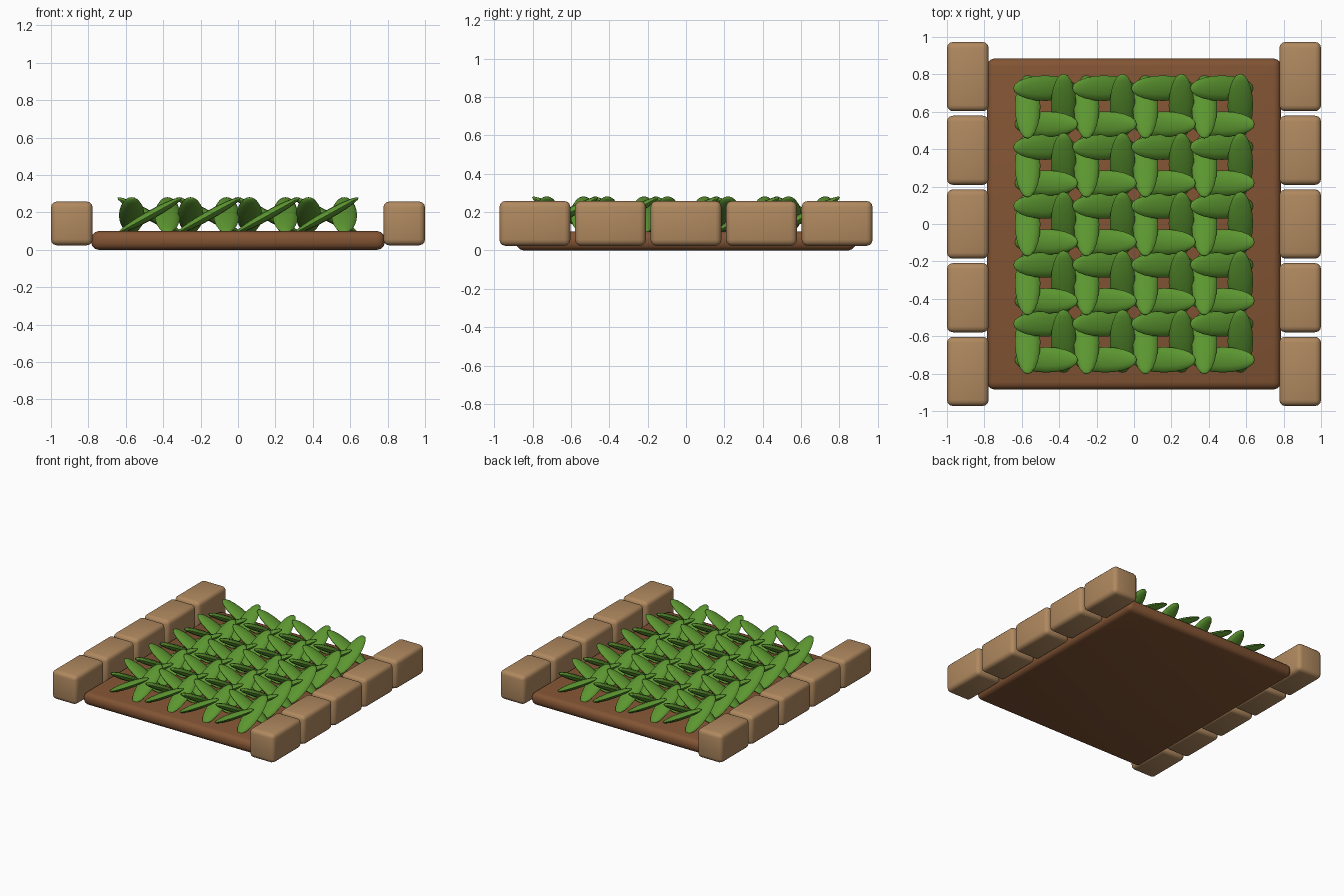
import bpy, math
from mathutils import Matrix, Vector

if "Cube" in bpy.data.objects:
    bpy.data.objects.remove(bpy.data.objects["Cube"])


def material(name, color):
    m = bpy.data.materials.new(name)
    m.diffuse_color = (*color, 1)
    m.use_nodes = True
    m.node_tree.nodes["Principled BSDF"].inputs["Base Color"].default_value = m.diffuse_color
    return m


SOIL = material("soil brown", (0.225, 0.089, 0.034))
STONE = material("tan stone", (0.434, 0.250, 0.115))
LEAF = material("leaf green", (0.107, 0.305, 0.030))


def finish(ob, name, mat):
    ob.name = name
    ob.data.materials.append(mat)
    bpy.ops.object.shade_smooth_by_angle(angle=math.radians(40))


def rounded_box(name, loc, size, bevel, segments, mat):
    bpy.ops.mesh.primitive_cube_add(size=1, location=loc)
    ob = bpy.context.object
    ob.scale = size
    bpy.ops.object.transform_apply(location=False, rotation=False, scale=True)
    mod = ob.modifiers.new("round edges", 'BEVEL')
    mod.width = bevel
    mod.segments = segments
    bpy.ops.object.modifier_apply(modifier=mod.name)
    finish(ob, name, mat)


# Soil bed
rounded_box("soil_bed", (0, 0, 0.05), (1.57, 1.77, 0.10), 0.04, 3, SOIL)

# Border stones along both sides
for side, label in ((-1, "left"), (1, "right")):
    for i in range(5):
        rounded_box(f"{label}_border_stone_{i + 1}",
                    (side * 0.8885, (i - 2) * 0.394, 0.141),
                    (0.223, 0.37, 0.234), 0.032, 3, STONE)

# One leaf mesh: flattened pointed ellipsoid, long axis along x
bpy.ops.mesh.primitive_uv_sphere_add(segments=12, ring_count=10, radius=1)
first = bpy.context.object
leaf = first.data
leaf.transform(Matrix.Diagonal((0.194, 0.068, 0.025, 1)) @ Matrix.Rotation(math.pi / 2, 4, 'Y'))
finish(first, "leaf_source", LEAF)
leaf = first.data

# Plants: pinwheels of four leaves, each rising counter-clockwise
tilt = Matrix.Rotation(math.radians(-29), 4, 'Y')
for row in range(5):
    for col in range(4):
        centre = Vector(((col - 1.5) * 0.315, (row - 2) * 0.315, 0.185))
        for k in range(4):
            ob = bpy.data.objects.new(f"plant_{row + 1}_{col + 1}_leaf_{k + 1}", leaf)
            bpy.context.collection.objects.link(ob)
            ob.matrix_world = (Matrix.Translation(centre)
                               @ Matrix.Rotation(k * math.pi / 2, 4, 'Z')
                               @ Matrix.Translation((0.003, -0.096, 0)) @ tilt)
bpy.data.objects.remove(first)
